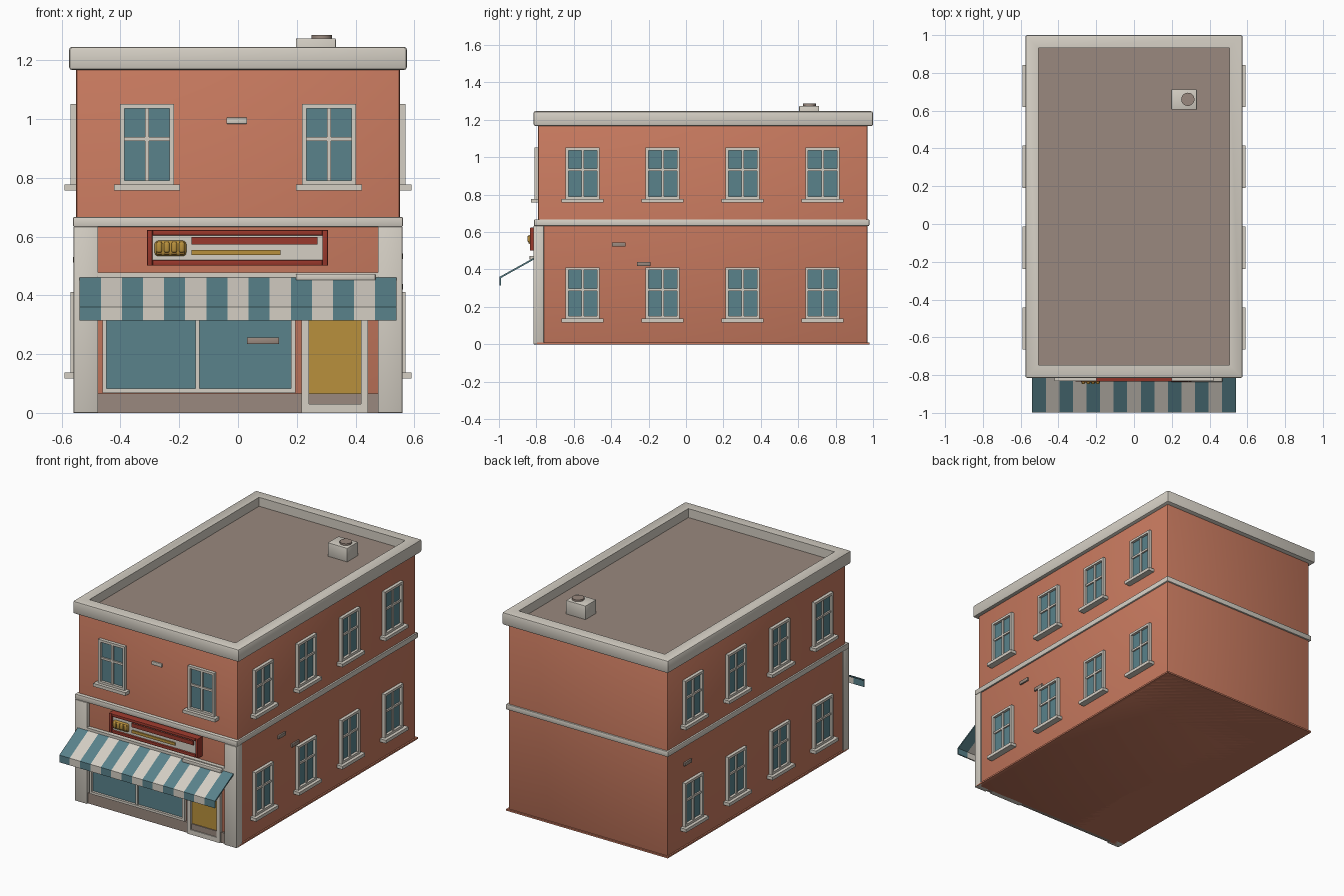
import bpy, bmesh
from math import pi, radians
from mathutils import Matrix, Vector

cube = bpy.data.objects.get("Cube")
if cube:
    bpy.data.objects.remove(cube, do_unlink=True)


def material(name, r, g, b):
    m = bpy.data.materials.new(name)
    m.use_nodes = True
    m.diffuse_color = (r, g, b, 1)
    m.node_tree.nodes["Principled BSDF"].inputs["Base Color"].default_value = (r, g, b, 1)
    return m


BRICK = material("terracotta wall", 0.58, 0.195, 0.115)
STONE = material("pale stone", 0.66, 0.62, 0.55)
TAUPE = material("taupe", 0.32, 0.25, 0.21)
TEAL = material("teal", 0.10, 0.225, 0.26)
RED = material("dark red", 0.32, 0.04, 0.025)
GOLD = material("gold", 0.48, 0.28, 0.045)
CRUST = material("crust brown", 0.30, 0.16, 0.03)


def finish(name, bm, mats, smooth=False):
    bmesh.ops.recalc_face_normals(bm, faces=bm.faces)
    me = bpy.data.meshes.new(name)
    bm.to_mesh(me)
    bm.free()
    for m in mats:
        me.materials.append(m)
    if smooth:
        me.shade_smooth()
        me.set_sharp_from_angle(angle=radians(35))
    ob = bpy.data.objects.new(name, me)
    bpy.context.collection.objects.link(ob)
    return ob


def add_box(bm, x, y, z, mat=0):
    """Add a box from (low, high) pairs and return its faces."""
    lo, hi = Vector((x[0], y[0], z[0])), Vector((x[1], y[1], z[1]))
    mtx = Matrix.Translation((lo + hi) / 2) @ Matrix.Diagonal((*(hi - lo), 1))
    verts = bmesh.ops.create_cube(bm, size=1, matrix=mtx)["verts"]
    for f in {f for v in verts for f in v.link_faces}:
        f.material_index = mat


def box(name, x, y, z, mat, bevel=0, segments=2):
    bm = bmesh.new()
    add_box(bm, x, y, z)
    if bevel:
        bmesh.ops.bevel(bm, geom=bm.edges[:], offset=bevel, segments=segments,
                        profile=0.5, affect='EDGES')
    return finish(name, bm, [mat], bool(bevel))


def add_frame(bm, x, y, z, t, mat=0):
    """Four bars around an opening in the xz plane."""
    for side in ((x[0], x[0] + t), (x[1] - t, x[1])):
        add_box(bm, side, y, z, mat)
    for bar in ((z[0], z[0] + t), (z[1] - t, z[1])):
        add_box(bm, (x[0] + t, x[1] - t), y, bar, mat)


def window(name, loc, turn):
    """Four-pane window with a sill, facing -y before turning."""
    w, h = 0.0915, 0.275
    bm = bmesh.new()
    add_frame(bm, (-w, w), (-0.02, 0.01), (0, h), 0.015)
    add_box(bm, (-0.0065, 0.0065), (-0.014, 0), (0.015, h - 0.015))
    add_box(bm, (-w + 0.015, w - 0.015), (-0.013, 0), (0.15, 0.163))
    add_box(bm, (-0.112, 0.112), (-0.04, 0.01), (-0.019, 0.001))
    add_box(bm, (-w + 0.01, w - 0.01), (-0.004, 0.004), (0.01, h - 0.01), 1)
    ob = finish(name, bm, [STONE, TEAL])
    ob.location = loc
    ob.rotation_euler.z = turn


# Main walls
SIDE, FRONT, BACK = 0.551, -0.79, 0.97
box("building_walls", (-SIDE, SIDE), (FRONT, BACK), (0, 1.18), BRICK, 0.008)
box("wall_base", (-0.56, 0.56), (-0.797, 0.98), (0, 0.01), BRICK)
box("floor_band", (-0.561, 0.561), (-0.812, 0.98), (0.633, 0.667), STONE, 0.004)

# Cornice with sunken flat roof
bm = bmesh.new()
add_box(bm, (-0.575, 0.575), (-0.815, 1.0), (1.167, 1.246))
bmesh.ops.bevel(bm, geom=bm.edges[:], offset=0.01, segments=2, profile=0.5, affect='EDGES')
top = max((f for f in bm.faces if f.normal.z > 0.99), key=lambda f: f.calc_area())
bmesh.ops.inset_region(bm, faces=[top], thickness=0.059, use_even_offset=True)
roof = bmesh.ops.extrude_discrete_faces(bm, faces=[top])["faces"][0]
bmesh.ops.translate(bm, verts=roof.verts[:], vec=(0, 0, -0.056))
roof.material_index = 1
finish("cornice_and_roof", bm, [STONE, TAUPE], True)

# Roof vent
box("roof_vent", (0.197, 0.333), (0.605, 0.712), (1.185, 1.275), STONE, 0.004)
bm = bmesh.new()
bmesh.ops.create_cone(bm, cap_ends=True, segments=24, radius1=0.035, radius2=0.035,
                      depth=0.02, matrix=Matrix.Translation((0.285, 0.66, 1.276)))
finish("vent_cap", bm, [TAUPE], True)

# Windows
for z, floor in ((0.136, "lower"), (0.776, "upper")):
    for i in range(4):
        y = -0.553 + i * 0.4277
        window(f"{floor}_left_window_{i + 1}", (SIDE, y, z), pi / 2)
        window(f"{floor}_right_window_{i + 1}", (-SIDE, y, z), -pi / 2)
for s, side in ((-1, "right"), (1, "left")):
    window(f"front_{side}_window", (s * 0.31, FRONT, 0.776), 0)
    # Corner pilasters
    box(f"{side}_pilaster", sorted((s * 0.476, s * 0.56)), (-0.815, -0.76), (0, 0.634), STONE, 0.003)

# Shop front
box("shop_plinth", (-0.476, 0.216), (-0.803, -0.78), (0, 0.066), TAUPE)
box("shop_plinth_end", (0.443, 0.476), (-0.803, -0.78), (0, 0.066), TAUPE)
bm = bmesh.new()
add_frame(bm, (-0.462, 0.196), (-0.81, -0.78), (0.068, 0.455), 0.015)
add_box(bm, (-0.144, -0.131), (-0.806, -0.78), (0.08, 0.445))
add_box(bm, (-0.455, 0.19), (-0.795, -0.785), (0.075, 0.45), 1)
finish("shop_window", bm, [STONE, TEAL])
bm = bmesh.new()
for post in ((0.217, 0.241), (0.418, 0.443)):
    add_box(bm, post, (-0.812, -0.78), (0, 0.452))
add_box(bm, (0.241, 0.418), (-0.812, -0.78), (0, 0.03))
add_box(bm, (0.241, 0.418), (-0.812, -0.78), (0.435, 0.452))
finish("door_frame", bm, [STONE])
box("door", (0.241, 0.418), (-0.8, -0.78), (0.03, 0.436), GOLD)
box("door_kick_plate", (0.241, 0.418), (-0.806, -0.79), (0.03, 0.066), TAUPE)
box("door_lintel", (0.197, 0.468), (-0.836, -0.78), (0.452, 0.473), STONE, 0.003)
box("awning_rail", (-0.476, 0.476), (-0.815, -0.78), (0.455, 0.478), STONE)

# Striped awning with straight valance
profile = [(-0.8, 0.47), (-0.998, 0.36), (-0.998, 0.315),
           (-0.99, 0.315), (-0.99, 0.354), (-0.8, 0.46)]
STRIPES = 15
bm = bmesh.new()
rings = [[bm.verts.new((-0.539 + 1.078 * i / STRIPES, y, z)) for y, z in profile]
         for i in range(STRIPES + 1)]
n = len(profile)
for i in range(STRIPES):
    for k in range(n):
        j = (k + 1) % n
        f = bm.faces.new((rings[i][k], rings[i][j], rings[i + 1][j], rings[i + 1][k]))
        f.material_index = i % 2
for ring in (rings[0], rings[-1]):
    bm.faces.new(ring)
finish("awning", bm, [TEAL, STONE])

# Shop sign
bm = bmesh.new()
add_frame(bm, (-0.31, 0.306), (-0.835, -0.785), (0.501, 0.623), 0.019)
bmesh.ops.bevel(bm, geom=[e for e in bm.edges if abs(e.calc_length() - 0.05) > 0.001
                          and all(v.co.y < -0.83 for v in e.verts)],
                offset=0.005, segments=2, profile=0.5, affect='EDGES')
finish("sign_frame", bm, [RED], True)
box("sign_panel", (-0.295, 0.291), (-0.823, -0.785), (0.515, 0.609), STONE)
box("sign_red_stripe", (-0.158, 0.27), (-0.83, -0.822), (0.573, 0.598), RED)
box("sign_gold_stripe", (-0.158, 0.144), (-0.83, -0.822), (0.537, 0.554), GOLD)
box("sign_loaf", (-0.284, -0.176), (-0.84, -0.815), (0.534, 0.586), GOLD, 0.012, 3)
for i in range(4):
    x = -0.279 + i * 0.0255
    box(f"loaf_groove_{i + 1}", (x, x + 0.022), (-0.842, -0.82), (0.538, 0.583), CRUST, 0.005)
    box(f"loaf_slice_{i + 1}", (x + 0.001, x + 0.021), (-0.848, -0.82), (0.545, 0.582), GOLD, 0.008, 3)

# Loose accent bricks
box("front_upper_brick", (-0.039, 0.031), (-0.8, -0.78), (0.984, 1.005), STONE, 0.002)
box("front_lower_brick", (0.03, 0.14), (-0.806, -0.78), (0.234, 0.257), TAUPE, 0.002)
for name, s, y, z in (("left_brick_1", 1, -0.36, 0.533), ("left_brick_2", 1, -0.226, 0.43),
                      ("right_brick", -1, 0.775, 0.522)):
    box(name, sorted((s * 0.54, s * 0.561)), (y - 0.036, y + 0.036), (z - 0.011, z + 0.011), TAUPE, 0.002)
